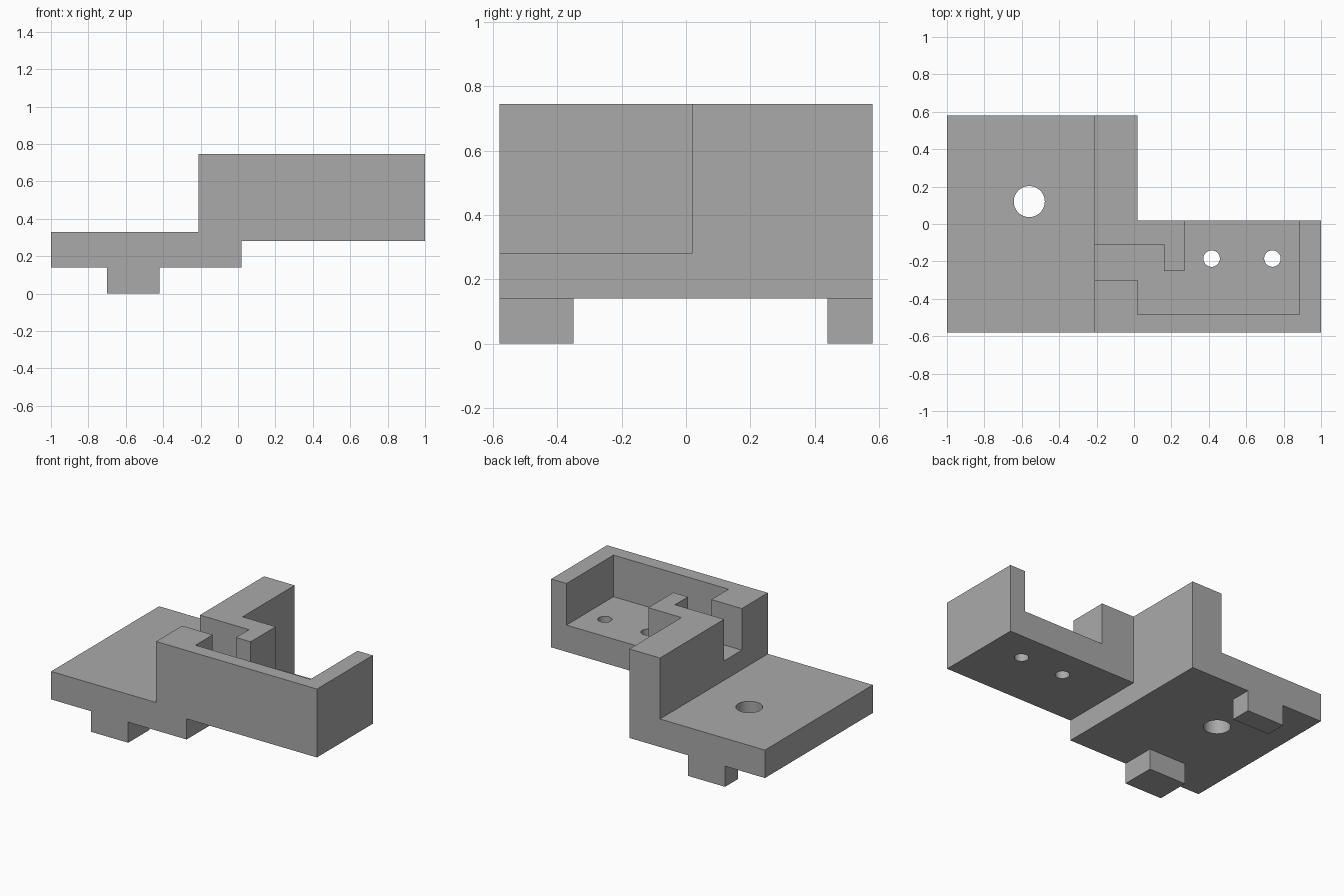
import bpy, bmesh, math

if "Cube" in bpy.data.objects:
    bpy.data.objects.remove(bpy.data.objects["Cube"])

grey = bpy.data.materials.new("plain grey")
grey.diffuse_color = (0.40, 0.40, 0.40, 1)
grey.use_nodes = True
grey.node_tree.nodes["Principled BSDF"].inputs["Base Color"].default_value = grey.diffuse_color


def prism(name, outline, z0, z1):
    """Extrude a plan outline from z0 up to z1."""
    bm = bmesh.new()
    face = bm.faces.new([bm.verts.new((x, y, z0)) for x, y in outline])
    ext = bmesh.ops.extrude_face_region(bm, geom=[face])
    top = [v for v in ext["geom"] if isinstance(v, bmesh.types.BMVert)]
    bmesh.ops.translate(bm, verts=top, vec=(0, 0, z1 - z0))
    bmesh.ops.recalc_face_normals(bm, faces=bm.faces)
    mesh = bpy.data.meshes.new(name)
    bm.to_mesh(mesh)
    bm.free()
    mesh.materials.append(grey)
    obj = bpy.data.objects.new(name, mesh)
    bpy.context.collection.objects.link(obj)
    return obj


def rect(x0, x1, y0, y1):
    return [(x0, y0), (x1, y0), (x1, y1), (x0, y1)]


def circle(x, y, r, n=48):
    return [(x + r * math.cos(2 * math.pi * i / n),
             y + r * math.sin(2 * math.pi * i / n)) for i in range(n)]


def combine(target, other, operation):
    """Apply a boolean and remove the helper."""
    bpy.context.view_layer.objects.active = target
    mod = target.modifiers.new("bool", 'BOOLEAN')
    mod.operation = operation
    mod.solver = 'EXACT'
    mod.object = other
    bpy.ops.object.modifier_apply(modifier=mod.name)
    bpy.data.objects.remove(other)


# Base plate
bracket = prism("bracket", rect(-1, 0.02, -0.58, 0.58), 0.14, 0.33)

parts = [
    # Raised L-shaped floor of the wall and arm
    prism("arm_floor", [(-0.21, -0.58), (1, -0.58), (1, 0.02), (0.02, 0.02),
                        (0.02, 0.58), (-0.21, 0.58)], 0.28, 0.462),
    # Front and end walls around the pocket
    prism("front_wall", [(-0.21, -0.58), (1, -0.58), (1, 0.02), (0.885, 0.02),
                         (0.885, -0.485), (0.02, -0.485), (0.02, -0.30),
                         (-0.21, -0.30)], 0.40, 0.745),
    # Back wall with hooked lip beside the slot
    prism("back_wall", [(-0.21, -0.11), (0.16, -0.11), (0.16, -0.25),
                        (0.27, -0.25), (0.27, 0.02), (0.02, 0.02),
                        (0.02, 0.58), (-0.21, 0.58)], 0.40, 0.745),
    # Feet under the plate
    prism("front_foot", rect(-0.70, -0.42, -0.58, -0.35), 0, 0.20),
    prism("back_foot", rect(-0.70, -0.42, 0.44, 0.58), 0, 0.20),
]
for part in parts:
    combine(bracket, part, 'UNION')

# Through holes: one in the plate, two in the arm floor
for x, y, r in [(-0.56, 0.12, 0.083), (0.415, -0.185, 0.044), (0.74, -0.185, 0.044)]:
    combine(bracket, prism("hole_cutter", circle(x, y, r), -0.1, 1.0), 'DIFFERENCE')

# Smooth hole walls, crisp edges elsewhere
bpy.ops.object.select_all(action='DESELECT')
bracket.select_set(True)
bpy.context.view_layer.objects.active = bracket
bpy.ops.object.shade_smooth_by_angle(angle=math.radians(30))
